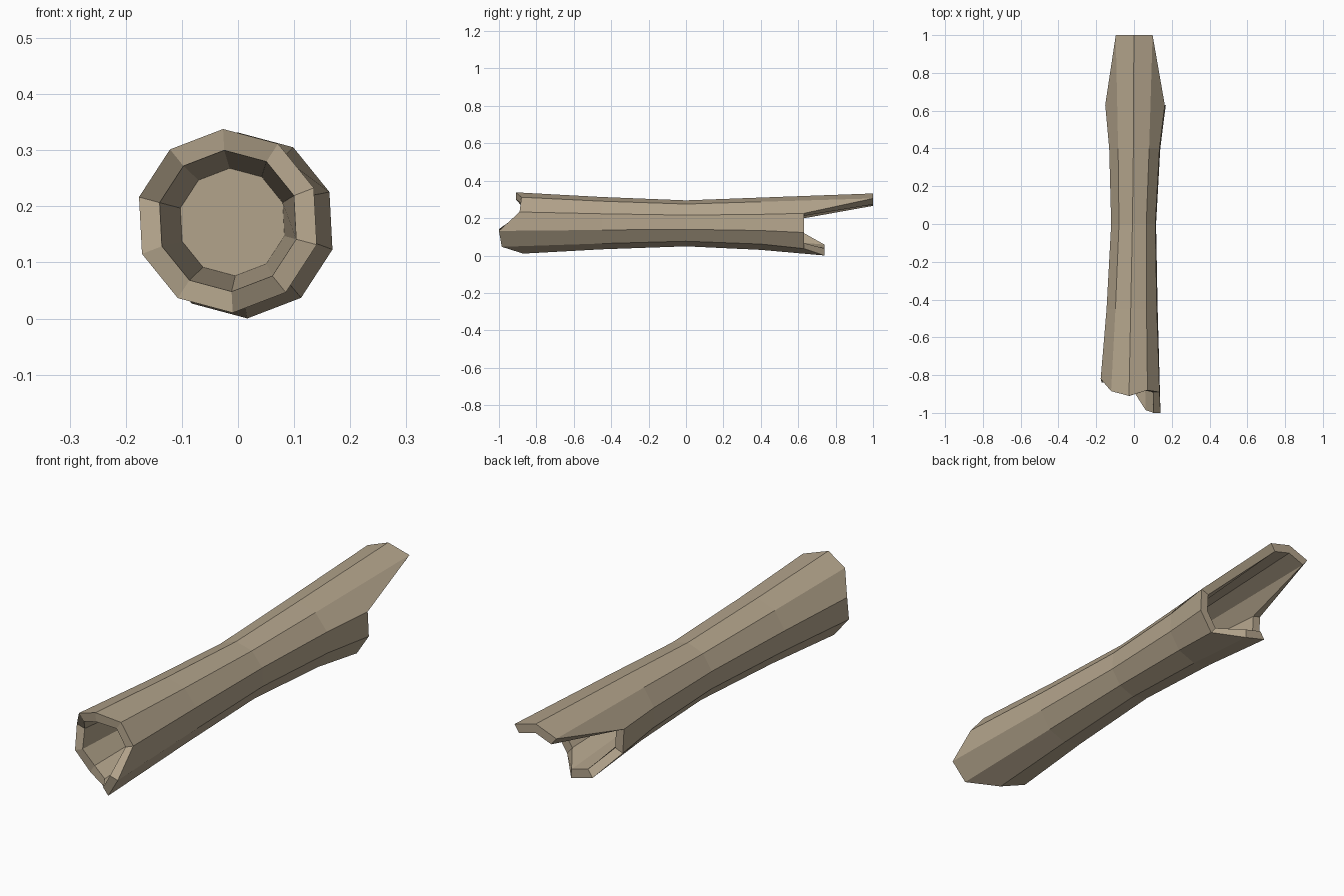
import bpy, bmesh, math

if "Cube" in bpy.data.objects:
    bpy.data.objects.remove(bpy.data.objects["Cube"])

SIDES = 10
TILT = math.radians(-3)

# Jagged end depths, listed clockwise (seen from the front) from the top edge
front_y = [-.91, -.88, -.89, -1.0, -.985, -.87, -.83, -.84, -.82, -.885]
back_y = [1.0, 1.0, .63, .63, .63, .74, .74, .63, .63, 1.0]

# Rings: centre x, centre z, radius, depth (one value or one per side)
rings = [
    (-.010, .172, .096, -.42),      # floor of front hollow
    (-.018, .174, .126, front_y),   # front inner rim
    (-.018, .174, .164, front_y),   # front outer rim
    (-.010, .173, .140, -.45),      # bark
    (-.002, .172, .123, 0.0),       # waist
    (.004, .170, .140, .40),        # bark
    (.008, .166, .166, back_y),     # back outer rim
    (.008, .166, .128, back_y),     # back inner rim
    (.003, .170, .100, .40),        # floor of back hollow
]

bm = bmesh.new()


def add_ring(cx, cz, r, depth):
    verts = []
    for i in range(SIDES):
        a = TILT + math.tau * i / SIDES
        y = depth[i] if isinstance(depth, list) else depth
        verts.append(bm.verts.new((cx + r * math.sin(a), y, cz + r * math.cos(a))))
    return verts


loops = [add_ring(*r) for r in rings]

# Skin the rings and close the hollows
for a, b in zip(loops, loops[1:]):
    for i in range(SIDES):
        j = (i + 1) % SIDES
        bm.faces.new((a[i], a[j], b[j], b[i]))
bm.faces.new(loops[0])
bm.faces.new(loops[-1])
bmesh.ops.recalc_face_normals(bm, faces=bm.faces)

mesh = bpy.data.meshes.new("hollow_log")
bm.to_mesh(mesh)
bm.free()
log = bpy.data.objects.new("hollow_log", mesh)
bpy.context.collection.objects.link(log)

# Single weathered wood colour
wood = bpy.data.materials.new("weathered_wood")
wood.diffuse_color = (.45, .37, .26, 1)
wood.use_nodes = True
wood.node_tree.nodes["Principled BSDF"].inputs["Base Color"].default_value = wood.diffuse_color
mesh.materials.append(wood)
